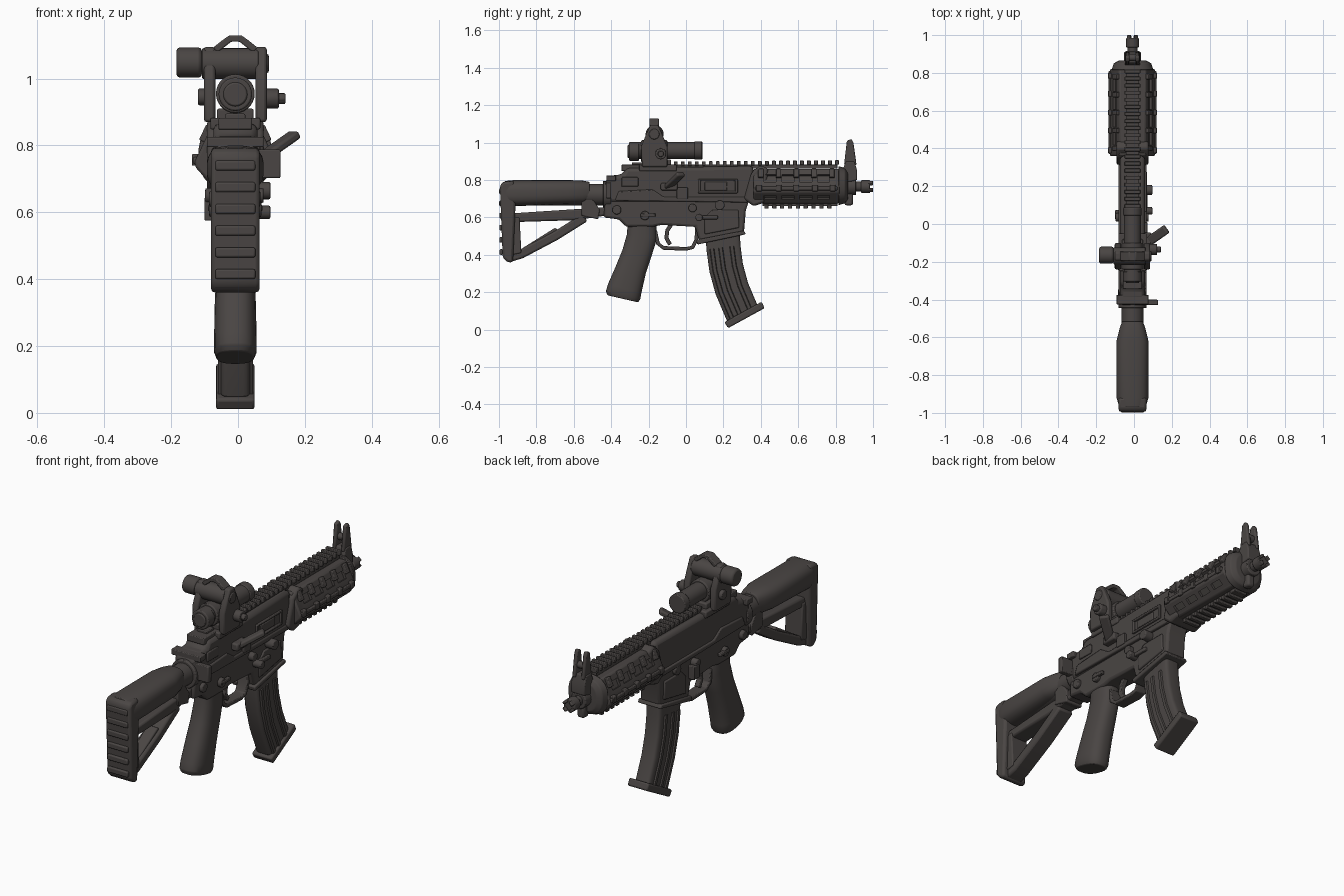
import bpy, bmesh, math
from mathutils import Vector, Matrix

if "Cube" in bpy.data.objects:
    bpy.data.objects.remove(bpy.data.objects["Cube"])

CX = -0.008   # centre plane of the body
mat = bpy.data.materials.new("dark warm grey")
mat.diffuse_color = (0.068, 0.060, 0.057, 1)
mat.use_nodes = True
mat.node_tree.nodes["Principled BSDF"].inputs["Base Color"].default_value = mat.diffuse_color


def finish(name, bm, bevel=0.0):
    bmesh.ops.recalc_face_normals(bm, faces=bm.faces)
    me = bpy.data.meshes.new(name)
    bm.to_mesh(me)
    bm.free()
    me.materials.append(mat)
    ob = bpy.data.objects.new(name, me)
    bpy.context.collection.objects.link(ob)
    if bevel:
        m = ob.modifiers.new("bevel", 'BEVEL')
        m.width, m.segments, m.limit_method = bevel, 2, 'ANGLE'
    return ob


def prof(name, pts, a, b, axis='x', bevel=0.006):
    """Outline extruded from a to b. axis x: points are (y,z); axis y: points are (x,z)."""
    bm = bmesh.new()
    put = (lambda p, t: (CX + t, p[0], p[1])) if axis == 'x' else (lambda p, t: (CX + p[0], t, p[1]))
    f = bm.faces.new([bm.verts.new(put(p, a)) for p in pts])
    g = bmesh.ops.extrude_face_region(bm, geom=[f])
    d = Vector((b - a, 0, 0)) if axis == 'x' else Vector((0, b - a, 0))
    bmesh.ops.translate(bm, verts=[v for v in g['geom'] if isinstance(v, bmesh.types.BMVert)], vec=d)
    return finish(name, bm, bevel)


def band(name, pts, t, a, b, axis='x', bevel=0.004):
    """Strip of thickness t along a polyline."""
    P = [Vector(p) for p in pts]
    L, R = [], []
    for i, p in enumerate(P):
        d = (P[min(i + 1, len(P) - 1)] - P[max(i - 1, 0)]).normalized()
        n = Vector((-d.y, d.x)) * t / 2
        L.append(p + n)
        R.append(p - n)
    return prof(name, L + R[::-1], a, b, axis, bevel)


def boxes(name, items, bevel=0.004):
    """Boxes as (centre, size, rotation matrix or None) in one object."""
    bm = bmesh.new()
    for c, s, r in items:
        M = Matrix.Translation((CX + c[0], c[1], c[2])) @ (r or Matrix()) @ Matrix.Diagonal((*s, 1))
        bmesh.ops.create_cube(bm, size=1, matrix=M)
    return finish(name, bm, bevel)


def cyl(name, axis, c, a, b, r, r2=None, n=20, bevel=0.005):
    """Cylinder from a to b along x, y or z; c holds the other two coordinates."""
    m = (a + b) / 2
    pos, rot = {'x': ((m, *c), Matrix.Rotation(math.pi / 2, 4, 'Y')),
                'y': ((c[0], m, c[1]), Matrix.Rotation(-math.pi / 2, 4, 'X'))}[axis]
    bm = bmesh.new()
    M = Matrix.Translation((CX + pos[0], pos[1], pos[2])) @ rot
    bmesh.ops.create_cone(bm, cap_ends=True, segments=n, radius1=r, radius2=r2 or r, depth=b - a, matrix=M)
    return finish(name, bm, bevel)


def loft(name, secs, n=24, e=3.5, cx=0, bevel=0.004):
    """Skin of rounded sections (y, z, half width, half depth, tilt in degrees)."""
    bm = bmesh.new()
    se = lambda v: math.copysign(abs(v) ** (2 / e), v)
    rings = []
    for y, z, hw, hv, tilt in secs:
        t = math.radians(tilt)
        ring = []
        for i in range(n):
            q = 2 * math.pi * (i + .5) / n
            k = hv * se(math.sin(q))
            ring.append(bm.verts.new((CX + cx + hw * se(math.cos(q)), y + k * math.cos(t), z + k * math.sin(t))))
        rings.append(ring)
    for A, B in zip(rings, rings[1:]):
        for i in range(n):
            bm.faces.new((A[i], A[(i + 1) % n], B[(i + 1) % n], B[i]))
    bm.faces.new(rings[0])
    bm.faces.new(rings[-1])
    return finish(name, bm, bevel)


# --- shoulder stock: cheek piece, butt pad, bars, tube
loft("stock_cheek", [(-.97, .73, .07, .065, 90), (-.92, .73, .085, .07, 90), (-.62, .735, .085, .065, 90),
                     (-.55, .735, .068, .062, 90), (-.515, .74, .055, .05, 90)], e=2.8)
prof("butt_pad", [(-.995, .77), (-.98, .79), (-.92, .795), (-.91, .70), (-.925, .36), (-.955, .36), (-.98, .385)],
     -.073, .073, bevel=.018)
boxes("butt_ribs", [((0, -.99 + .0004 * i, .74 - .065 * i), (.12, .018, .03), None) for i in range(6)], .006)
band("stock_lower_strut", [(-.945, .385), (-.88, .405), (-.70, .50), (-.54, .60)], .048, -.045, .045, bevel=.01)
prof("stock_middle_bar", [(-.93, .575), (-.60, .585), (-.49, .60), (-.43, .61), (-.43, .655), (-.93, .622)],
     -.045, .045, bevel=.01)
prof("stock_web", [(-.93, .40), (-.88, .41), (-.89, .60), (-.93, .60)], -.05, .05)
prof("stock_inner_brace", [(-.90, .42), (-.86, .42), (-.68, .53), (-.70, .545)], -.03, .03)
cyl("buffer_tube", 'y', (0, .722), -.90, -.40, .058)
prof("stock_front_clamp", [(-.56, .61), (-.47, .59), (-.46, .64), (-.50, .70), (-.56, .70)], -.05, .05)
cyl("tube_ring", 'y', (0, .72), -.445, -.40, .075)

# --- receiver
prof("upper_receiver", [(-.43, .68), (-.43, .80), (-.40, .825), (-.34, .83), (-.32, .865), (.36, .875), (.36, .68)],
     -.066, .066, bevel=.022)
prof("lower_receiver", [(-.44, .60), (-.43, .72), (.34, .70), (.32, .64), (.31, .52), (.07, .475), (.05, .55),
                        (-.13, .56), (-.18, .55), (-.32, .55), (-.36, .59)], -.058, .058, bevel=.012)
prof("magwell_lip", [(.06, .455), (.055, .48), (.31, .53), (.32, .51)], -.068, .068, bevel=.006)
for s, n in ((1, "right"), (-1, "left")):
    prof(n + "_magwell_panel", [(.10, .51), (.10, .60), (.14, .64), (.28, .64), (.285, .545)], s * .05, s * .066)
    prof(n + "_receiver_step", [(-.38, .69), (-.36, .74), (-.18, .75), (-.12, .71), (.33, .71), (.33, .68)],
         s * .05, s * .075)
    cyl(n + "_selector_pivot", 'x', (-.22, .61), min(s * .05, s * .078), max(s * .05, s * .078), .024)
    boxes(n + "_selector_lever", [((s * .072, -.20, .613), (.02, .075, .018), None)])
boxes("port_frame", [((.066, .17, .80), (.02, .21, .012), None), ((.066, .17, .735), (.02, .21, .012), None),
                     ((.066, .07, .767), (.02, .014, .075), None), ((.066, .27, .767), (.02, .014, .075), None)])
boxes("bolt_cover", [((.062, .16, .767), (.02, .12, .045), None)])
boxes("forward_groove_panel", [((.064, -.30, .79), (.02, .09, .05), None), ((.07, -.02, .73), (.02, .06, .06), None)])
cyl("takedown_pin_front", 'x', (.18, .665), -.075, .105, .026)
cyl("takedown_pin_rear", 'x', (-.37, .64), -.078, .075, .024)
cyl("catch_button", 'x', (.07, .60), .04, .105, .02)
cyl("catch_button_small", 'x', (.035, .65), -.09, .085, .022)
boxes("catch_fence", [((.06, .12, .60), (.04, .10, .02), None)])
boxes("left_catch", [((-.072, .05, .61), (.04, .05, .07), None)])
boxes("handle_latch", [((.09, -.415, .745), (.09, .028, .085), None), ((0, -.40, .81), (.17, .05, .03), None)])
R = Matrix.Rotation(math.radians(35), 4, 'Z') @ Matrix.Rotation(math.radians(-30), 4, 'Y')
boxes("side_lever", [((.125, -.065, .795), (.155, .05, .026), R), ((.075, -.09, .765), (.05, .09, .04), None)], .008)
boxes("rear_sight_folded", [((0, -.28, .865), (.10, .13, .035), None), ((0, -.26, .885), (.06, .06, .02), None)])

# --- grip, trigger and guard
loft("pistol_grip", [(-.235, .60, .055, .075, -5), (-.235, .50, .055, .082, -8), (-.262, .41, .058, .08, -12),
                     (-.295, .32, .062, .083, -14), (-.328, .22, .064, .093, -14), (-.336, .185, .064, .095, -13),
                     (-.338, .165, .056, .085, -13)], e=2.6)
band("trigger_guard", [(-.165, .53), (-.15, .46), (-.12, .437), (0, .432), (.035, .44), (.055, .48), (.06, .55)],
     .02, -.03, .03)
band("trigger", [(-.075, .57), (-.10, .53), (-.105, .49), (-.085, .455)], .022, -.014, .014)

# --- curved magazine with ribs and base plate
path = [(.195, .56, -172), (.20, .44, 8), (.215, .33, 14), (.245, .22, 20), (.30, .09, 28)]
path[0] = (.195, .56, 4)
loft("magazine", [(y, z, .046, .092, t) for y, z, t in path], e=6)
for k, off in enumerate((-.062, -.015, .045)):
    loft("magazine_rib_%d" % k, [(y + off * math.cos(math.radians(t)), z + off * math.sin(math.radians(t)), .053,
                                  .014, t) for y, z, t in path[1:]], n=12, e=5, bevel=0)
prof("magazine_base", [(.205, .04), (.225, .008), (.42, .115), (.405, .15)], -.058, .058, bevel=.008)

# --- handguard with vent slots
prof("handguard_rear", [(.07, .86), (.12, .755), (.12, .735), (.065, .675), (-.065, .675), (-.12, .735),
                        (-.12, .755), (-.07, .86)], .36, .82, 'y', .008).name = "handguard"
loft("handguard_nose", [(.815, .77, .112, .105, 90), (.85, .77, .10, .095, 90), (.865, .77, .075, .075, 90)], e=2.5)
prof("handguard_collar", [(.31, .70), (.35, .84), (.40, .88), (.44, .86), (.42, .68), (.36, .66)], -.085, .085,
     bevel=.012)
cut = []
for s in (1, -1):
    for y in (.45, .545, .64, .735):
        cut.append(((s * .095, y, .81), (.03, .065, .042), Matrix.Rotation(-s * math.radians(25), 4, 'Y')))
        cut.append(((s * .095, y, .705), (.03, .065, .03), Matrix.Rotation(s * math.radians(42), 4, 'Y')))
cutter = boxes("slot_cutter", cut, 0)
cutter.hide_render = True
cutter.hide_viewport = True
m = bpy.data.objects["handguard"].modifiers.new("slots", 'BOOLEAN')
m.object, m.operation, m.solver = cutter, 'DIFFERENCE', 'EXACT'
for s, n in ((1, "right"), (-1, "left")):
    boxes(n + "_side_rail", [((s * .118, .59, .755), (.016, .44, .02), None)] +
          [((s * .117, y, .757), (.026, .03, .035), None) for y in (.39, .495, .59, .69, .785)])
    boxes(n + "_corner_ribs", [((s * .088, .40 + .095 * i, .835), (.022, .028, .05),
                                Matrix.Rotation(-s * math.radians(25), 4, 'Y')) for i in range(5)])

# --- toothed rails on top and below
boxes("top_rail", [((0, .37, .872), (.07, .88, .022), None)] +
      [((0, -.055 + .0375 * i, .887 + .0003 * i), (.085, .02, .024), None) for i in range(24)], .003)
boxes("bottom_rail", [((0, .61, .67), (.075, .40, .02), None)] +
      [((0, .43 + .042 * i, .658), (.09, .022, .022), None) for i in range(9)], .003)

# --- barrel, muzzle and front sight
cyl("barrel", 'y', (0, .765), .80, .96, .026)
cyl("gas_block", 'y', (0, .765), .85, .91, .045)
cyl("muzzle", 'y', (0, .765), .935, .985, .034)
boxes("muzzle_prongs", [((.026 * math.cos(a), .985, .765 + .026 * math.sin(a)), (.014, .03, .024),
                         Matrix.Rotation(-a, 4, 'Y')) for a in [i * math.pi / 2 + .78 for i in range(4)]])
prof("front_sight_base", [(.83, .78), (.835, .85), (.855, .90), (.90, .90), (.915, .85), (.915, .80)], -.04, .04)
for s in (1, -1):
    prof("front_sight_ear_%s" % ("right" if s > 0 else "left"),
         [(.845, .88), (.86, 1.01), (.885, 1.02), (.895, 1.0), (.912, .88)], s * .016, s * .036)
cyl("front_sight_post", 'x', (.88, .94), -.03, .03, .018)
boxes("sling_lug", [((0, .87, .70), (.04, .045, .07), None)], .01)

# --- optic: base, side plates, tube, drum, crown and knobs
boxes("optic_base", [((0, -.15, .865), (.15, .20, .035), None), ((0, -.15, .89), (.11, .14, .04), None)], .006)
plate = [(-.235, .87), (-.24, .98), (-.215, 1.04), (-.19, 1.095), (-.15, 1.095), (-.125, 1.04), (-.10, .98),
         (-.10, .87)]
for s, n in ((1, "right"), (-1, "left")):
    prof("optic_plate_" + n, plate, s * .060, s * .094, bevel=.008)
    cyl("optic_boss_" + n, 'x', (-.17, 1.045), min(s * .08, s * .1), max(s * .08, s * .1), .028)
cyl("optic_tube", 'y', (0, .958), -.26, .085, .045, n=28)
cyl("optic_front_ring", 'y', (0, .958), .045, .087, .049, n=28)
cyl("optic_eyepiece", 'y', (0, .953), -.305, -.25, .05, n=28)
cyl("optic_eyepiece_lens_ring", 'y', (0, .953), -.312, -.30, .036, n=28)
cyl("optic_body", 'y', (0, .955), -.24, -.10, .058, n=28)
cyl("optic_drum", 'x', (-.17, 1.045), -.10, .07, .046, n=28)
cyl("optic_side_knob", 'x', (-.165, 1.048), -.176, -.10, .045, n=28, bevel=.01)
band("optic_crown", [(-.06, 1.085), (-.035, 1.105), (-.015, 1.12), (.015, 1.12), (.035, 1.105), (.06, 1.085)],
     .02, -.195, -.145, 'y')
cyl("clamp_knob", 'x', (-.135, .94), .08, .13, .03, n=12)
cyl("clamp_knob_tip", 'x', (-.135, .94), .12, .15, .017, n=12)
cyl("clamp_screw_left", 'x', (-.15, .945), -.112, -.08, .025, n=12)

# --- smooth shading with sharp edges
obs = [o for o in bpy.data.objects if o.type == 'MESH' and not o.hide_render]
for o in obs:
    o.select_set(True)
bpy.context.view_layer.objects.active = obs[0]
bpy.ops.object.shade_smooth_by_angle(angle=math.radians(35))
